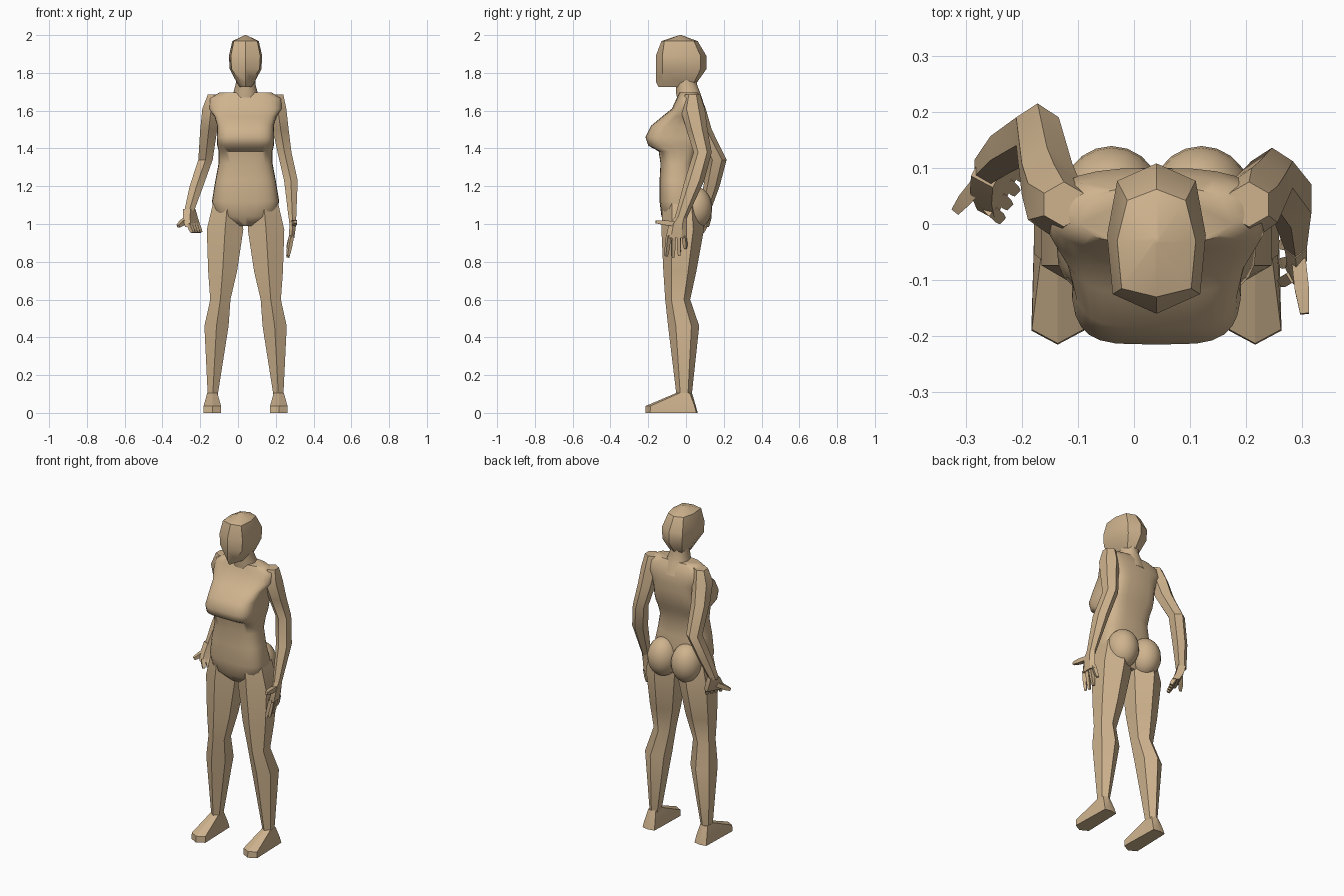
import bpy, bmesh, math
from mathutils import Vector

CX = 0.04  # body centre line (the arms are posed unevenly)
skin = bpy.data.materials.new("tan")
skin.diffuse_color = (0.62, 0.45, 0.27, 1)


def finish(name, bm, angle):
    bmesh.ops.recalc_face_normals(bm, faces=bm.faces)
    me = bpy.data.meshes.new(name)
    bm.to_mesh(me)
    bm.free()
    me.materials.append(skin)
    ob = bpy.data.objects.new(name, me)
    bpy.context.collection.objects.link(ob)
    bpy.ops.object.select_all(action='DESELECT')
    ob.select_set(True)
    bpy.context.view_layer.objects.active = ob
    bpy.ops.object.shade_smooth_by_angle(angle=math.radians(angle))
    return ob


def loft(name, rings, angle=40):
    """Skin a list of equal-length point rings and cap both ends."""
    bm = bmesh.new()
    vs = [[bm.verts.new(p) for p in r] for r in rings]
    n = len(vs[0])
    for a, b in zip(vs, vs[1:]):
        for i in range(n):
            bm.faces.new((a[i], a[(i + 1) % n], b[(i + 1) % n], b[i]))
    bm.faces.new(vs[0])
    bm.faces.new(vs[-1])
    return finish(name, bm, angle)


def oval(z, hw, yf, yb, p=2.6, n=28):
    """Superellipse ring around the centre line."""
    yc, hd, out = (yf + yb) / 2, (yb - yf) / 2, []
    for i in range(n):
        c, s = math.cos(math.tau * i / n), math.sin(math.tau * i / n)
        out.append((CX + hw * math.copysign(abs(c) ** (2 / p), c),
                    yc + hd * math.copysign(abs(s) ** (2 / p), s), z))
    return out


def hexa(z, x, y, hw, hd):
    """Six-sided ring with ridges at front and back."""
    pts = ((0, -1), (1, -.5), (1, .5), (0, 1), (-1, .5), (-1, -.5))
    return [(x + hw * a, y + hd * b, z) for a, b in pts]


def mirrored(z, half, x=CX):
    """Ring from a half outline running front to back."""
    pts = [(x + a, b, z) for a, b in half]
    return pts + [(x - a, b, z) for a, b in half[::-1] if a > 0]


def digit(name, a, b, r0, r1):
    a, b = Vector(a), Vector(b)
    q = (b - a).to_track_quat('Z', 'Y')
    ring = lambda c, r: [c + q @ Vector((r * math.cos(t), r * math.sin(t), 0))
                         for t in [math.pi / 4 + k * math.pi / 2 for k in range(4)]]
    loft(name, [ring(a, r0), ring(a.lerp(b, .6), r0), ring(b, r1)], 30)


# torso with bust: z, half width, front y, back y, squareness
torso = [
    (1.695, .14, -.035, .065, 2.6), (1.665, .19, -.05, .085, 2.6),
    (1.61, .195, -.075, .10, 2.8), (1.57, .165, -.125, .10, 3.2),
    (1.52, .15, -.185, .10, 3.8), (1.46, .152, -.215, .09, 4),
    (1.415, .15, -.20, .075, 4), (1.385, .142, -.145, .065, 3.4),
    (1.32, .143, -.135, .045, 2.8), (1.23, .16, -.14, .045, 2.8),
    (1.12, .178, -.14, .065, 2.8), (1.04, .16, -.13, .06, 2.6),
    (.99, .06, -.09, .04, 2.4)]
loft("torso", [oval(*r) for r in torso], 50)

# neck
loft("neck", [oval(z, w, f, b, 2.2, 10) for z, w, f, b in
              ((1.80, .05, -.07, .07), (1.74, .052, -.055, .06),
               (1.69, .066, -.055, .08), (1.62, .08, -.04, .102))], 50)

# head with ridged face
head = [
    (2.0, (-.035, .004, -.034, .004, -.03, .004, -.025, -.024)),
    (1.968, (-.13, .062, -.115, .07, -.03, .052, .042, .062)),
    (1.89, (-.16, .078, -.125, .088, -.02, .07, .077, .108)),
    (1.82, (-.16, .074, -.125, .084, -.02, .066, .077, .108)),
    (1.755, (-.16, .03, -.125, .05, -.04, .045, .045, .062)),
    (1.725, (-.145, .008, -.13, .03, -.06, .03, .03, .045))]
loft("head", [mirrored(z, [(0, h[0]), (h[1], h[2]), (h[3], h[4]),
                           (h[5], h[6]), (0, h[7])]) for z, h in head], 35)

# legs: z, inner x, outer x, front y, back y
leg = [(1.12, .02, .17, -.125, .08), (.97, .012, .205, -.13, .095),
       (.75, .045, .198, -.12, .055), (.6, .08, .187, -.11, .022),
       (.46, .09, .218, -.095, .07), (.09, .148, .2, -.05, .03)]
for side, s in (("right", -1), ("left", 1)):
    loft(side + "_leg", [hexa(z, CX + s * (i + o) / 2, (f + b) / 2, (o - i) / 2, (b - f) / 2)
                         for z, i, o, f, b in leg], 50)
    # foot
    x = CX + s * .176
    sole = [(0, -.215), (.047, -.19), (.04, .055), (0, .062)]
    upper = [(0, -.213), (.046, -.188), (.036, .045), (0, .052)]
    ankle = [(0, -.052), (.027, -.035), (.025, .02), (0, .032)]
    loft(side + "_foot", [mirrored(0, sole, x), mirrored(.037, upper, x),
                          mirrored(.105, ankle, x)], 25)
    # buttock
    bm = bmesh.new()
    bmesh.ops.create_uvsphere(bm, u_segments=20, v_segments=12, radius=1)
    for v in bm.verts:
        v.co = Vector((CX + s * .08 + v.co.x * .09, .045 + v.co.y * .094, 1.085 + v.co.z * .115))
    finish(side + "_buttock", bm, 60)

# bent right arm: z, x, y, half width, half depth
loft("right_arm", [hexa(*r) for r in (
    (1.685, -.125, .035, .035, .04), (1.61, -.142, .04, .047, .065),
    (1.5, -.155, .08, .045, .056), (1.34, -.172, .165, .038, .05),
    (1.2, -.22, .135, .036, .043), (1.07, -.258, .1, .026, .03))], 35)

# straighter left arm
loft("left_arm", [hexa(*r) for r in (
    (1.685, .205, .035, .035, .04), (1.61, .21, .035, .046, .065),
    (1.5, .226, .058, .042, .056), (1.38, .246, .088, .037, .048),
    (1.23, .28, .045, .036, .052), (1.03, .288, -.028, .02, .032))], 35)

# left hand, hanging, with thumb forward
loft("left_palm", [hexa(*r) for r in (
    (1.035, .288, -.028, .02, .033), (1.0, .29, -.042, .018, .048),
    (.925, .284, -.052, .014, .056))], 30)
for i, tip in enumerate((.83, .822, .832, .87)):
    y = -.092 + i * .027
    digit("left_finger", (.284, y, .94), (.264, y - .012 + i * .007, tip), .014, .009)
digit("left_thumb", (.292, -.05, 1.0), (.304, -.16, 1.012), .018, .011)

# right hand, turned inward with short curled fingers
d = Vector((-.47, -.88, 0))   # knuckle line
w = Vector((.88, -.47, 0))    # palm thickness
def palm(z, c, a, b):
    c = Vector((c[0], c[1], z))
    return [c + d * a * i + w * b * j for i, j in ((1, 1), (-1, 1), (-1, -1), (1, -1))]
loft("right_palm", [palm(1.08, (-.258, .1), .028, .022),
                    palm(1.03, (-.252, .085), .045, .022),
                    palm(.985, (-.238, .065), .055, .018)], 30)
for i in range(4):
    c = Vector((-.238, .065, 1.0)) + d * (i - 1.5) * .028
    digit("right_finger", c, c + w * .022 + Vector((0, -.008, -.045)), .015, .011)
digit("right_thumb", (-.268, .085, 1.03), (-.317, .024, .988), .018, .011)
